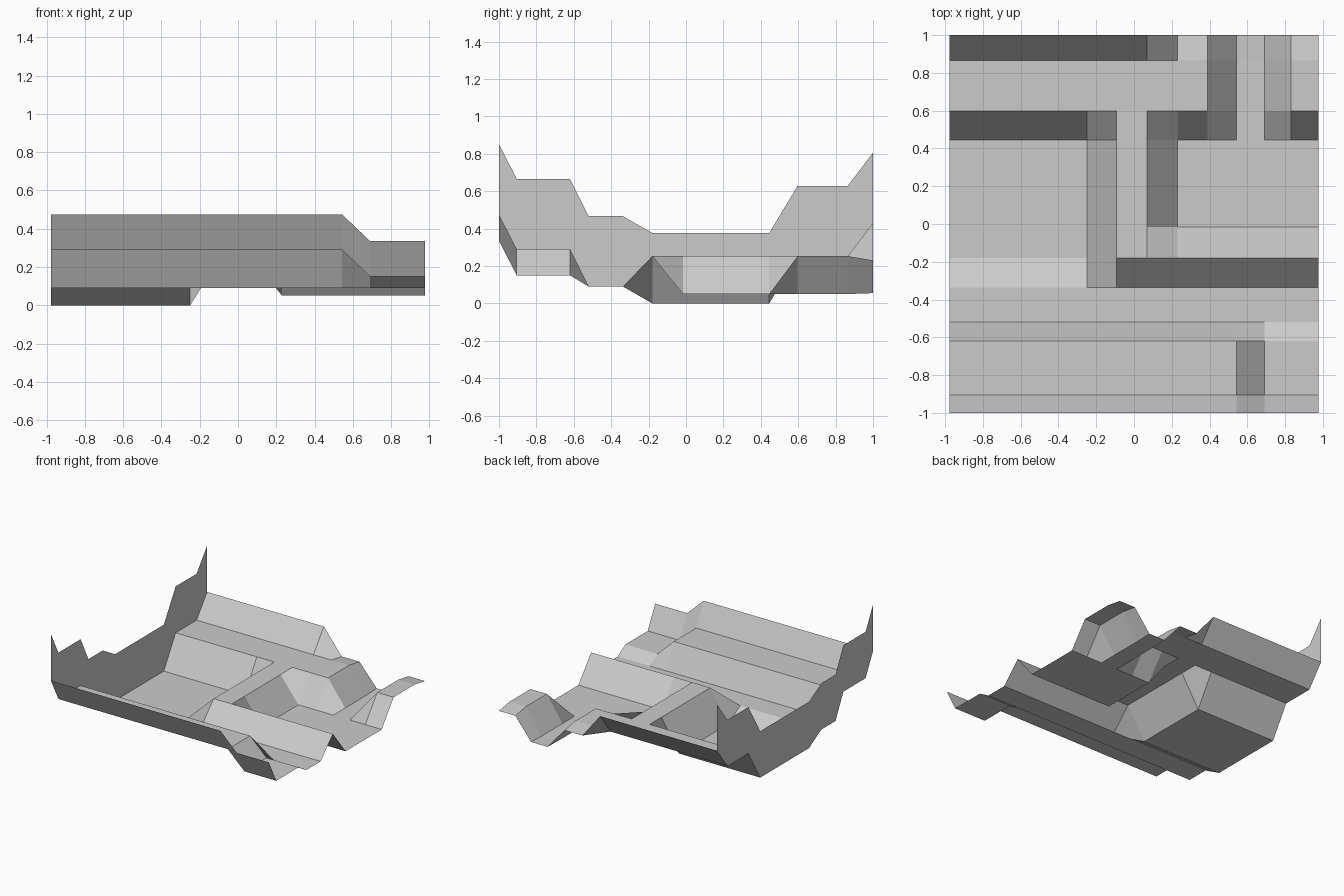
import bpy

if "Cube" in bpy.data.objects:
    bpy.data.objects.remove(bpy.data.objects["Cube"])

# Grid lines where the ground changes slope
xs = [-0.977, -0.25, -0.092, 0.07, 0.23, 0.39, 0.543, 0.69, 0.83, 0.977]

# Cross rows: y, then runs of (number of grid points, height) from left to right
shelf, floor, pit, top = 0.09, 0.0, 0.05, 0.253
hills = [(6, top), (2, pit), (2, top)]
basin = [(2, floor), (2, top), (6, pit)]
rows = [
    (-1.0, [(7, 0.475), (3, 0.335)]),
    (-0.905, [(7, 0.29), (3, 0.15)]),
    (-0.62, [(7, 0.29), (3, 0.15)]),
    (-0.52, [(10, shelf)]),
    (-0.337, [(10, shelf)]),
    (-0.18, [(2, floor), (8, top)]),
    (-0.017, basin),
    (0.445, basin),
    (0.597, hills),
    (0.865, hills),
    (1.0, [(4, 0.43), (2, 0.23), (2, 0.055), (2, 0.23)]),
]


def sheet(name, lines):
    """Skin a list of equal-length point rows with quads."""
    n = len(lines[0])
    verts = [p for line in lines for p in line]
    faces = [(r * n + c, r * n + c + 1, (r + 1) * n + c + 1, (r + 1) * n + c)
             for r in range(len(lines) - 1) for c in range(n - 1)]
    mesh = bpy.data.meshes.new(name)
    mesh.from_pydata(verts, [], faces)
    obj = bpy.data.objects.new(name, mesh)
    bpy.context.collection.objects.link(obj)
    return obj


# Stepped ground with raised banks, basin and back trench
ground = []
for y, runs in rows:
    heights = [z for count, z in runs for _ in range(count)]
    ground.append([(x, y, z) for x, z in zip(xs, heights)])
sheet("ground", ground)

# Side wall rising straight up from the left edge of the ground
edge = [line[0] for line in ground]
sheet("side_wall", [edge, [(x, y, z + 0.376) for x, y, z in edge]])
